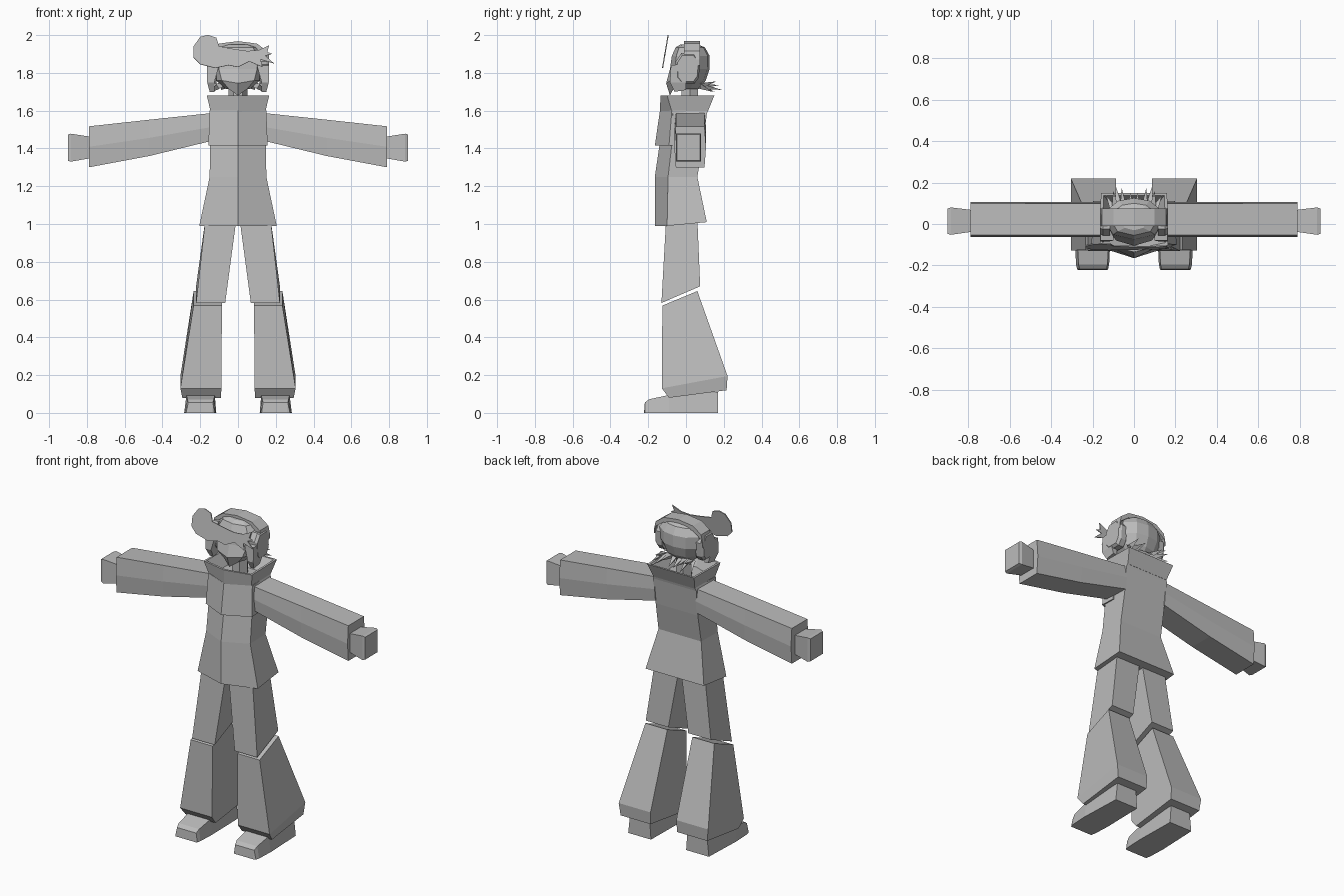
import bpy, bmesh, math

grey = bpy.data.materials.new("plain grey")
grey.diffuse_color = (0.5, 0.5, 0.5, 1)


def finish(name, bm, mirror=False):
    bmesh.ops.recalc_face_normals(bm, faces=bm.faces)
    me = bpy.data.meshes.new(name)
    bm.to_mesh(me)
    bm.free()
    me.materials.append(grey)
    ob = bpy.data.objects.new(name, me)
    bpy.context.collection.objects.link(ob)
    if mirror:
        ob.modifiers.new("mirror", 'MIRROR')
    return ob


def loft(name, rings, mirror=False):
    """Skin a stack of equal-length rings and cap both ends."""
    bm = bmesh.new()
    rows = [[bm.verts.new(p) for p in r] for r in rings]
    n = len(rows[0])
    for a, b in zip(rows, rows[1:]):
        for i in range(n):
            j = (i + 1) % n
            bm.faces.new((a[i], a[j], b[j], b[i]))
    bm.faces.new(rows[0])
    bm.faces.new(rows[-1])
    return finish(name, bm, mirror)


def coat_ring(z, w, ridge, front, back, zb=None):
    """Five-sided section with a ridge down the front."""
    zb = z if zb is None else zb
    return [(0, ridge, z), (w, front, z), (w * 0.97, back, zb),
            (-w * 0.97, back, zb), (-w, front, z)]


def quad(x0, x1, yf, yb, zf, zb):
    """Four-sided section, its front and back at different heights."""
    return [(x0, yf, zf), (x1, yf, zf), (x1, yb, zb), (x0, yb, zb)]


# Coat body with flared skirt
loft("coat_body", [
    coat_ring(0.99, 0.205, -0.165, -0.10, 0.11, 1.01),
    coat_ring(1.25, 0.15, -0.165, -0.095, 0.06),
    coat_ring(1.42, 0.148, -0.14, -0.075, 0.09),
    coat_ring(1.58, 0.152, -0.12, -0.07, 0.11),
    coat_ring(1.60, 0.145, -0.12, -0.07, 0.115)])

# Chest flap overhanging the coat front
loft("chest_flap", [
    coat_ring(1.415, 0.157, -0.165, -0.09, 0.0),
    coat_ring(1.60, 0.150, -0.138, -0.075, 0.0)])

# Open flared collar with an inner hollow
loft("collar", [
    coat_ring(1.595, 0.145, -0.138, -0.075, 0.115),
    coat_ring(1.68, 0.165, -0.135, -0.10, 0.15),
    coat_ring(1.68, 0.152, -0.122, -0.09, 0.138),
    coat_ring(1.61, 0.11, -0.10, -0.055, 0.09)])

# Neck
loft("neck", [[(0.05 * math.cos(a * math.pi / 3), 0.02 + 0.05 * math.sin(a * math.pi / 3), z)
               for a in range(6)] for z in (1.6, 1.74)])


# Sleeves and hands
def sleeve_ring(x, z0, z1, h=0.076):
    c, m = 0.022, (z0 + z1) / 2
    return [(x, c - h, z0), (x, c - h - 0.008, m), (x, c - h, z1),
            (x, c + h, z1), (x, c + h + 0.008, m), (x, c + h, z0)]


loft("sleeve", [sleeve_ring(0.14, 1.44, 1.587), sleeve_ring(0.47, 1.36, 1.552),
                sleeve_ring(0.79, 1.30, 1.517)], True)


def hand_ring(x, y0, y1, z0, z1):
    return [(x, y0, z0), (x, y1, z0), (x, y1, z1), (x, y0, z1)]


loft("hand", [hand_ring(0.77, -0.035, 0.065, 1.35, 1.46),
              hand_ring(0.80, -0.04, 0.07, 1.345, 1.465),
              hand_ring(0.885, -0.052, 0.08, 1.33, 1.478),
              hand_ring(0.90, -0.047, 0.075, 1.335, 1.473)], True)

# Trouser legs
loft("thigh", [quad(0.068, 0.222, -0.13, 0.075, 0.582, 0.67),
               quad(0.008, 0.172, -0.105, 0.06, 1.03, 1.03)], True)
loft("flared_shin", [quad(0.09, 0.295, -0.09, 0.215, 0.08, 0.12),
                     quad(0.088, 0.305, -0.128, 0.22, 0.13, 0.195),
                     quad(0.085, 0.235, -0.125, 0.06, 0.568, 0.645)], True)

# Shoes, lofted heel to toe
def shoe_ring(y, x0, x1, top):
    return [(x0, y, 0), (x1, y, 0), (x1 - 0.012, y, top), (x0 + 0.008, y, top)]


loft("shoe", [shoe_ring(0.17, 0.12, 0.275, 0.11), shoe_ring(-0.09, 0.115, 0.285, 0.095),
              shoe_ring(-0.195, 0.12, 0.28, 0.072), shoe_ring(-0.218, 0.125, 0.275, 0.055),
              shoe_ring(-0.222, 0.13, 0.27, 0.004)], True)


# Head
def head_ring(z, w, front, back, zf=None):
    zf = z if zf is None else zf
    d = back - front
    return [(0, front, zf), (w * 0.75, front + d * 0.12, z), (w, front + d * 0.4, z),
            (w, front + d * 0.7, z), (w * 0.55, back - d * 0.06, z), (0, back, z),
            (-w * 0.55, back - d * 0.06, z), (-w, front + d * 0.7, z),
            (-w, front + d * 0.4, z), (-w * 0.75, front + d * 0.12, z)]


loft("head", [head_ring(1.715, 0.065, -0.085, 0.07, 1.68),
              head_ring(1.76, 0.115, -0.105, 0.105, 1.745),
              head_ring(1.82, 0.135, -0.085, 0.125),
              head_ring(1.89, 0.135, -0.075, 0.125),
              head_ring(1.935, 0.105, -0.055, 0.10),
              head_ring(1.95, 0.06, -0.03, 0.065)])

# Ear cups: irregular octagons at the sides of the head
cup = [(-0.052, 1.77), (-0.03, 1.743), (0.045, 1.743), (0.068, 1.775),
       (0.075, 1.86), (0.045, 1.905), (-0.025, 1.905), (-0.055, 1.86)]
loft("ear_cup", [[(x, 0.01 + (y - 0.01) * s, 1.825 + (z - 1.825) * s) for y, z in cup]
                 for x, s in ((0.115, 1), (0.15, 1), (0.165, 0.85))], True)

# Band arching over the head
arch = [(-0.165, 1.87), (-0.155, 1.915), (-0.10, 1.955), (0, 1.968),
        (0.10, 1.955), (0.155, 1.915), (0.165, 1.87)]
loft("head_band", [[(x, y, z) for z, y in ((z, -0.01), (z, 0.075), (z - 0.03, 0.075), (z - 0.03, -0.01))]
                   for x, z in arch])

# Side locks framing the face
loft("side_lock", [quad(0.125, 0.15, -0.06, 0.0, 1.70, 1.71),
                   quad(0.125, 0.163, -0.085, 0.0, 1.75, 1.75),
                   quad(0.10, 0.163, -0.08, 0.0, 1.84, 1.85)], True)

# Thin sweeping fringe with a round curl at one end and points at the other
fringe = [(-0.10, 1.94), (-0.02, 1.925), (0.05, 1.915), (0.11, 1.92), (0.165, 1.945),
          (0.155, 1.91), (0.18, 1.90), (0.145, 1.89), (0.19, 1.85), (0.12, 1.87),
          (0.13, 1.83), (0.06, 1.86), (0.0, 1.83), (-0.05, 1.84), (-0.12, 1.825),
          (-0.20, 1.845), (-0.235, 1.88), (-0.235, 1.94), (-0.20, 1.99),
          (-0.16, 2.0), (-0.115, 1.985)]
bm = bmesh.new()
bm.faces.new([bm.verts.new((x, -0.122 + (z - 1.82) * 0.17, z)) for x, z in fringe])
ob = finish("fringe", bm)
ob.modifiers.new("thickness", 'SOLIDIFY').thickness = 0.006

# Pointed tufts at the nape and beside the cheek
bm = bmesh.new()


def spike(base, tip, r=0.02):
    ring = [bm.verts.new((base[0] + r * math.cos(a), base[1], base[2] + r * math.sin(a)))
            for a in (0.5, 2.6, 4.7)]
    t = bm.verts.new(tip)
    bm.faces.new(ring)
    for i in range(3):
        bm.faces.new((ring[i], ring[(i + 1) % 3], t))


for x, tx, ty, tz in ((0.02, 0.015, 0.15, 1.70), (0.05, 0.06, 0.175, 1.735),
                      (0.07, 0.09, 0.19, 1.71), (0.09, 0.10, 0.16, 1.755),
                      (0.10, 0.135, 0.14, 1.70)):
    spike((x, 0.075, 1.735), (tx, ty, tz))
finish("nape_tufts", bm, True)
